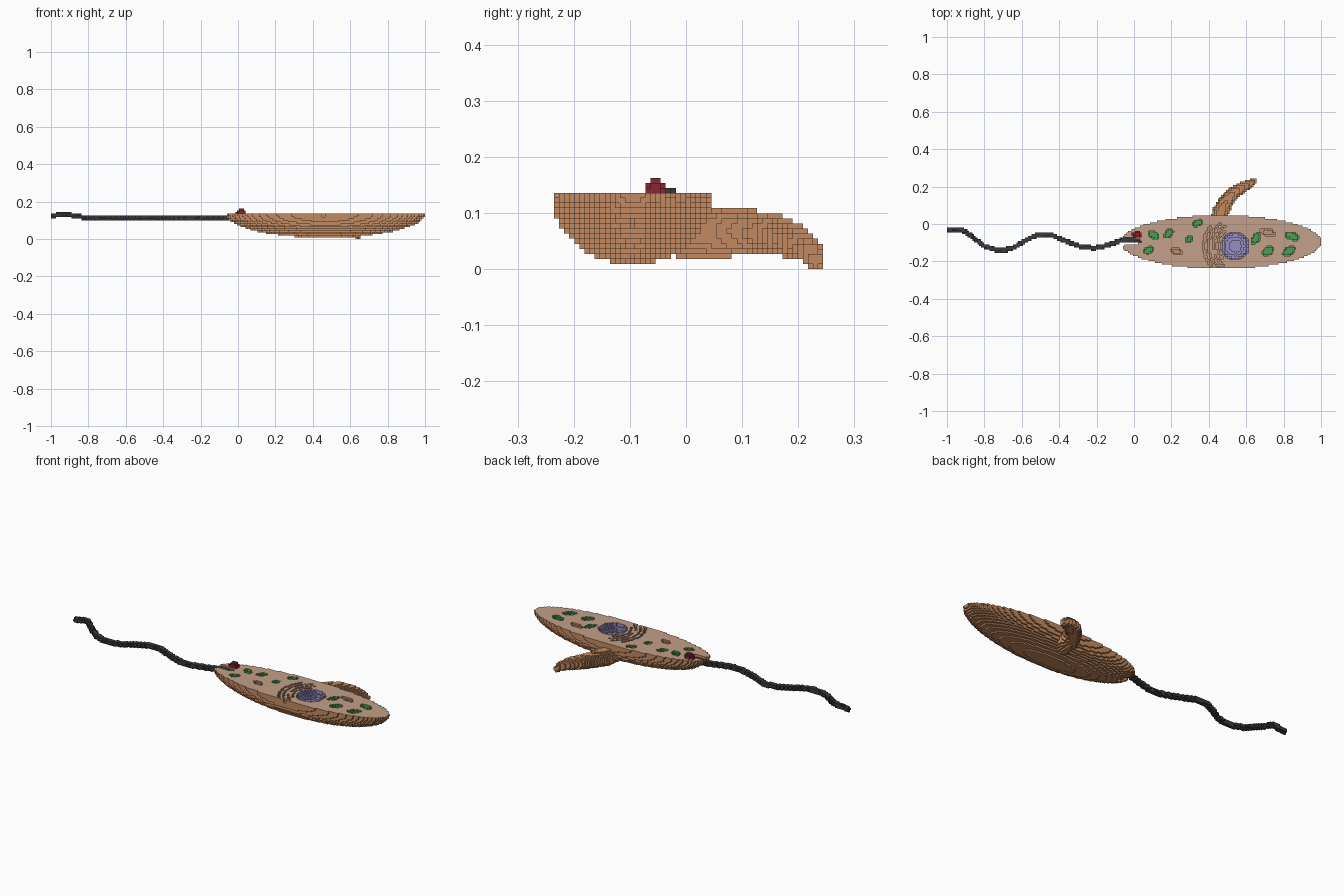
import bpy, bmesh, math
from mathutils import Vector

if "Cube" in bpy.data.objects:
    bpy.data.objects.remove(bpy.data.objects["Cube"])

V = 2 / 221                     # edge length of one block
ORIGIN = Vector((-1, -27 * V, 0))
TOP = 15                        # block layer of the flat cut
ZTOP = TOP * V


def linear(c):
    return tuple(((v / 255 + 0.055) / 1.055) ** 2.4 for v in c) + (1.0,)


def material(name, rgb):
    m = bpy.data.materials.new(name)
    m.use_nodes = True
    m.diffuse_color = linear(rgb)
    m.node_tree.nodes["Principled BSDF"].inputs["Base Color"].default_value = linear(rgb)
    return m


SKIN = material("brown skin", (196, 138, 97))
CYTO = material("pale tan inside", (196, 160, 137))
GREEN = material("leaf green", (74, 158, 84))
LILAC = material("lilac", (152, 142, 192))
RED = material("dark red", (135, 40, 52))
DARK = material("charcoal", (58, 58, 60))
ORGAN = material("muted tan", (190, 146, 116))


def centre(c):
    return ORIGIN + Vector((c[0] + 0.5, c[1] + 0.5, c[2] + 0.5)) * V


def cells_in(lo, hi, test):
    """Blocks between two corners whose centres pass a test."""
    a = [math.floor((lo[k] - ORIGIN[k]) / V) for k in range(3)]
    b = [math.ceil((hi[k] - ORIGIN[k]) / V) for k in range(3)]
    return {(i, j, k) for i in range(max(a[0], 0), min(b[0], 221))
            for j in range(max(a[1], 0), min(b[1], 54))
            for k in range(max(a[2], 0), b[2]) if test(centre((i, j, k)))}


def ellipsoid(c, r, angle=0.0):
    c = Vector(c)
    ca, sa = math.cos(math.radians(angle)), math.sin(math.radians(angle))
    m = max(r[0], r[1])

    def test(p):
        d = p - c
        u, w = d.x * ca + d.y * sa, d.y * ca - d.x * sa
        return (u / r[0]) ** 2 + (w / r[1]) ** 2 + (d.z / r[2]) ** 2 < 1
    return cells_in(c - Vector((m, m, r[2])), c + Vector((m, m, r[2])), test)


def tube(path):
    """Blocks along a path of (x, y, z, radius) points."""
    cells = set()
    for a, b in zip(path, path[1:]):
        steps = max(2, int((Vector(b[:3]) - Vector(a[:3])).length / (V * 0.6)))
        for s in range(steps + 1):
            q = [a[k] + (b[k] - a[k]) * s / steps for k in range(4)]
            cells |= ellipsoid(q[:3], (q[3],) * 3)
    return cells


# Each side of a block: direction and the four corners, seen from outside
SIDES = [((1, 0, 0), ((1, 0, 0), (1, 1, 0), (1, 1, 1), (1, 0, 1))),
         ((-1, 0, 0), ((0, 0, 0), (0, 0, 1), (0, 1, 1), (0, 1, 0))),
         ((0, 1, 0), ((0, 1, 0), (0, 1, 1), (1, 1, 1), (1, 1, 0))),
         ((0, -1, 0), ((0, 0, 0), (1, 0, 0), (1, 0, 1), (0, 0, 1))),
         ((0, 0, 1), ((0, 0, 1), (1, 0, 1), (1, 1, 1), (0, 1, 1))),
         ((0, 0, -1), ((0, 0, 0), (0, 1, 0), (1, 1, 0), (1, 0, 0)))]


def build(name, cells, mats, rule=lambda cell, near, d: 0):
    """Make the outer faces of a set of blocks, coloured by a rule."""
    bm = bmesh.new()
    verts = {}

    def vert(key):
        if key not in verts:
            verts[key] = bm.verts.new(ORIGIN + Vector(key) * V)
        return verts[key]
    for c in cells:
        for d, corners in SIDES:
            near = (c[0] + d[0], c[1] + d[1], c[2] + d[2])
            if near not in cells:
                f = bm.faces.new([vert((c[0] + o[0], c[1] + o[1], c[2] + o[2])) for o in corners])
                f.material_index = rule(c, near, d)
    mesh = bpy.data.meshes.new(name)
    bm.to_mesh(mesh)
    bm.free()
    for m in mats:
        mesh.materials.append(m)
    bpy.context.collection.objects.link(bpy.data.objects.new(name, mesh))


# Cell body: lower half of a long ellipsoid
body = {c for c in ellipsoid((0.465, -0.0965, ZTOP), (0.537, 0.143, 0.128)) if c[2] < TOP}

# Mouth slit at the blunt end
body -= cells_in((-0.1, -0.13, 0), (0.05, -0.05, ZTOP),
                 lambda p: ((p.x + 0.08) / 0.12) ** 2 + ((p.y + 0.092) / 0.022) ** 2 < 1)

# Hollows in the cut face, each remembered with its material slot
hollow = {}


def carve(cells, slot):
    for c in cells & body:
        hollow[c] = slot


# Nucleus bowl
carve(ellipsoid((0.54, -0.118, ZTOP), (0.074, 0.074, 0.055)), 3)

# Chloroplasts: x, y, half length, half width, angle
for x, y, a, b, ang in [(0.105, -0.058, 0.035, 0.02, -35), (0.185, -0.05, 0.031, 0.018, 50),
                        (0.34, 0.004, 0.028, 0.017, 25), (0.295, -0.08, 0.022, 0.016, 60),
                        (0.078, -0.14, 0.031, 0.018, 15), (0.652, -0.077, 0.034, 0.021, 55),
                        (0.715, -0.145, 0.035, 0.023, 40), (0.845, -0.065, 0.04, 0.021, -20),
                        (0.828, -0.146, 0.038, 0.022, 35)]:
    carve(ellipsoid((x, y, ZTOP), (a, b, 0.02), ang), 2)

# Mitochondria
for x, y, a, b in [(0.715, -0.045, 0.042, 0.019), (0.227, -0.146, 0.032, 0.018)]:
    carve(ellipsoid((x, y, ZTOP), (a, b, 0.018), -12), 4)

# Stacked curved grooves beside the nucleus: radius, start and end angle
for r, a0, a1 in [(0.094, 120, 225), (0.118, 115, 190), (0.118, 202, 240),
                  (0.142, 122, 236), (0.166, 140, 222)]:
    def groove(p, r=r, a0=a0, a1=a1):
        dx, dy = p.x - 0.54, p.y + 0.118
        ang = math.degrees(math.atan2(dy, dx)) % 360
        return abs(math.hypot(dx, dy) - r) < V * 0.55 and a0 < ang < a1
    carve(cells_in((0.36, -0.24, ZTOP - 2 * V), (0.6, 0.04, ZTOP), groove), 4)

body -= set(hollow)


def body_rule(cell, near, d):
    if near in hollow:
        return hollow[near]
    return 1 if d[2] == 1 and cell[2] == TOP - 1 else 0


build("cell_body", body, [SKIN, CYTO, GREEN, LILAC, ORGAN], body_rule)

# Curved outgrowth on the back
arm = tube([(0.455, 0.0, 0.066, 0.046), (0.462, 0.06, 0.066, 0.045), (0.49, 0.12, 0.066, 0.039),
            (0.53, 0.165, 0.06, 0.036), (0.585, 0.198, 0.048, 0.03), (0.625, 0.22, 0.032, 0.022),
            (0.645, 0.231, 0.014, 0.014)])
build("back_outgrowth", {c for c in arm if c[2] < TOP} - body - set(hollow), [SKIN])

# Wavy whip
whip = [(-0.99, -0.03, 0.125), (-0.92, -0.03, 0.133), (-0.875, -0.06, 0.122), (-0.81, -0.113, 0.115),
        (-0.75, -0.136, 0.115), (-0.69, -0.139, 0.115), (-0.64, -0.125, 0.115), (-0.585, -0.09, 0.115),
        (-0.52, -0.06, 0.115), (-0.45, -0.055, 0.115), (-0.37, -0.09, 0.115), (-0.29, -0.12, 0.112),
        (-0.21, -0.129, 0.115), (-0.13, -0.11, 0.115), (-0.067, -0.088, 0.115), (0.035, -0.082, 0.115)]
build("whip", tube([p + (0.0135,) for p in whip]) - body, [DARK])

# Red eyespot on the rim
spot = ellipsoid((0.017, -0.055, ZTOP), (0.029, 0.018, 0.026))
build("eyespot", {c for c in spot if c[2] >= TOP - 1} - body, [RED])
